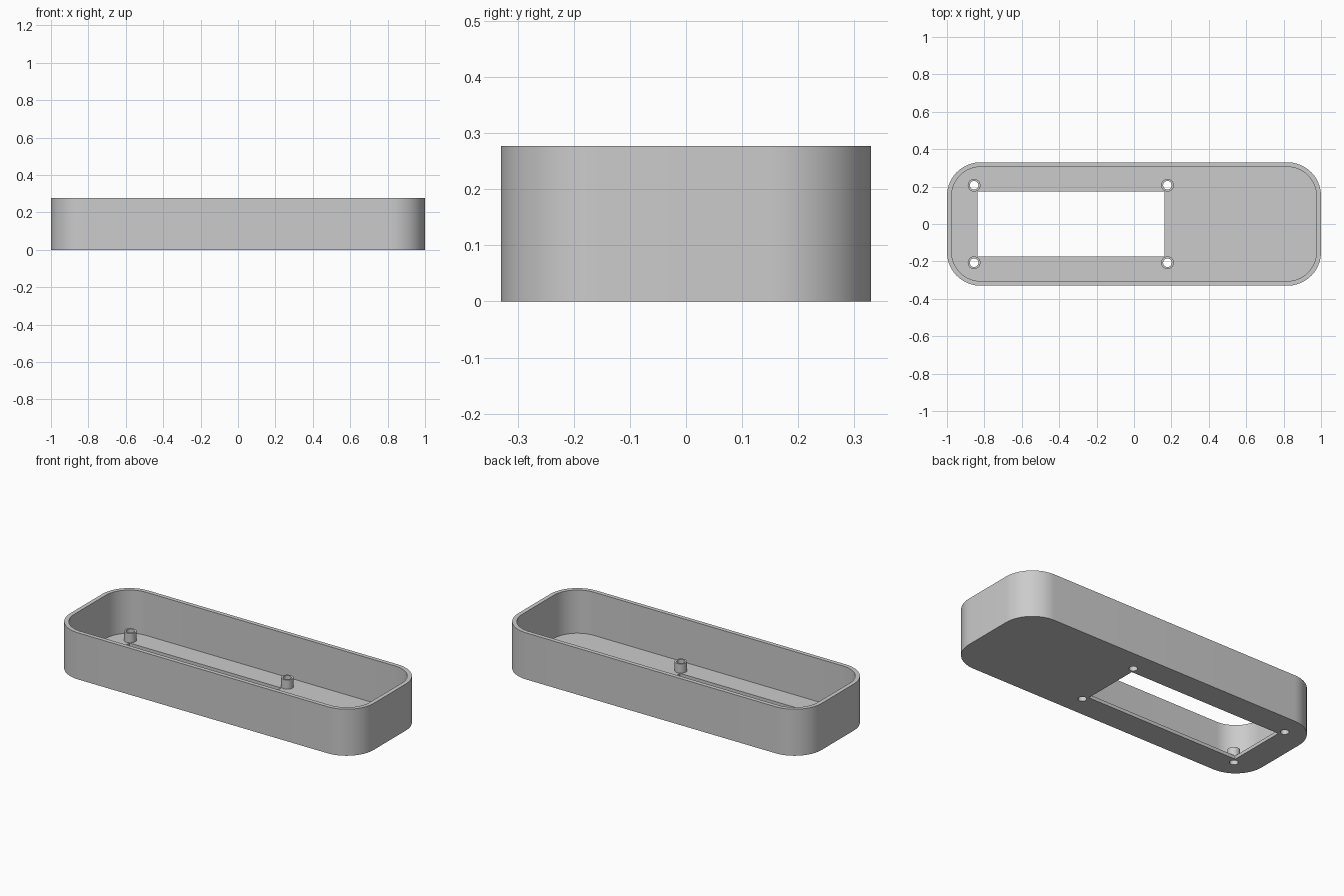
import bpy, bmesh, math

cube = bpy.data.objects.get("Cube")
if cube:
    bpy.data.objects.remove(cube, do_unlink=True)

LENGTH, WIDTH, HEIGHT = 2.0, 0.66, 0.277
CORNER, WALL, FLOOR = 0.18, 0.025, 0.02
WINDOW_X, WINDOW_SIZE = -0.338, (1.0, 0.35)
POST_DX, POST_DY, POST_TOP = 0.517, 0.207, 0.075
POST_R, HOLE_R = 0.034, 0.023

grey = bpy.data.materials.new("light_grey")
grey.use_nodes = True
colour = (0.6, 0.6, 0.6, 1)
grey.diffuse_color = colour
grey.node_tree.nodes["Principled BSDF"].inputs["Base Color"].default_value = colour


def rounded_outline(length, width, radius, steps=16):
    """Counter-clockwise rounded rectangle centred on the origin."""
    points = []
    for i, (sx, sy) in enumerate([(1, 1), (-1, 1), (-1, -1), (1, -1)]):
        cx, cy = sx * (length / 2 - radius), sy * (width / 2 - radius)
        for k in range(steps + 1):
            a = (i + k / steps) * math.pi / 2
            points.append((cx + radius * math.cos(a), cy + radius * math.sin(a)))
    return points


def circle(x, y, radius, steps=32):
    turn = [2 * math.pi * k / steps for k in range(steps)]
    return [(x + radius * math.cos(a), y + radius * math.sin(a)) for a in turn]


def prism(name, outline, z0, z1):
    """Solid made by raising a flat outline from z0 to z1."""
    bm = bmesh.new()
    base = bm.faces.new([bm.verts.new((x, y, z0)) for x, y in outline])
    raised = bmesh.ops.extrude_face_region(bm, geom=[base])["geom"]
    verts = [v for v in raised if isinstance(v, bmesh.types.BMVert)]
    bmesh.ops.translate(bm, verts=verts, vec=(0, 0, z1 - z0))
    bmesh.ops.recalc_face_normals(bm, faces=bm.faces)
    mesh = bpy.data.meshes.new(name)
    bm.to_mesh(mesh)
    bm.free()
    mesh.materials.append(grey)
    obj = bpy.data.objects.new(name, mesh)
    bpy.context.collection.objects.link(obj)
    return obj


def combine(target, other, operation):
    """Apply a boolean and remove the helper."""
    mod = target.modifiers.new(operation.lower(), 'BOOLEAN')
    mod.operation, mod.solver, mod.object = operation, 'EXACT', other
    bpy.context.view_layer.objects.active = target
    bpy.ops.object.modifier_apply(modifier=mod.name)
    bpy.data.objects.remove(other, do_unlink=True)


# Open tray with rounded corners
tray = prism("tray", rounded_outline(LENGTH, WIDTH, CORNER), 0, HEIGHT)
cavity = rounded_outline(LENGTH - 2 * WALL, WIDTH - 2 * WALL, CORNER - WALL)
combine(tray, prism("cavity_cutter", cavity, FLOOR, HEIGHT + 0.1), 'DIFFERENCE')

# Rectangular window in the floor
w, d = WINDOW_SIZE[0] / 2, WINDOW_SIZE[1] / 2
window = [(WINDOW_X + sx * w, sy * d) for sx, sy in [(1, 1), (-1, 1), (-1, -1), (1, -1)]]
combine(tray, prism("window_cutter", window, -0.1, 0.1), 'DIFFERENCE')

# Four hollow screw posts, bored through the floor
for sx in (-1, 1):
    for sy in (-1, 1):
        x, y = WINDOW_X + sx * POST_DX, sy * POST_DY
        combine(tray, prism("screw_post", circle(x, y, POST_R), FLOOR / 2, POST_TOP), 'UNION')
        combine(tray, prism("screw_hole", circle(x, y, HOLE_R), -0.1, 0.2), 'DIFFERENCE')

# Smooth the rounded walls, keep the rims crisp
bpy.ops.object.select_all(action='DESELECT')
tray.select_set(True)
bpy.context.view_layer.objects.active = tray
bpy.ops.object.shade_smooth_by_angle(angle=math.radians(30))
